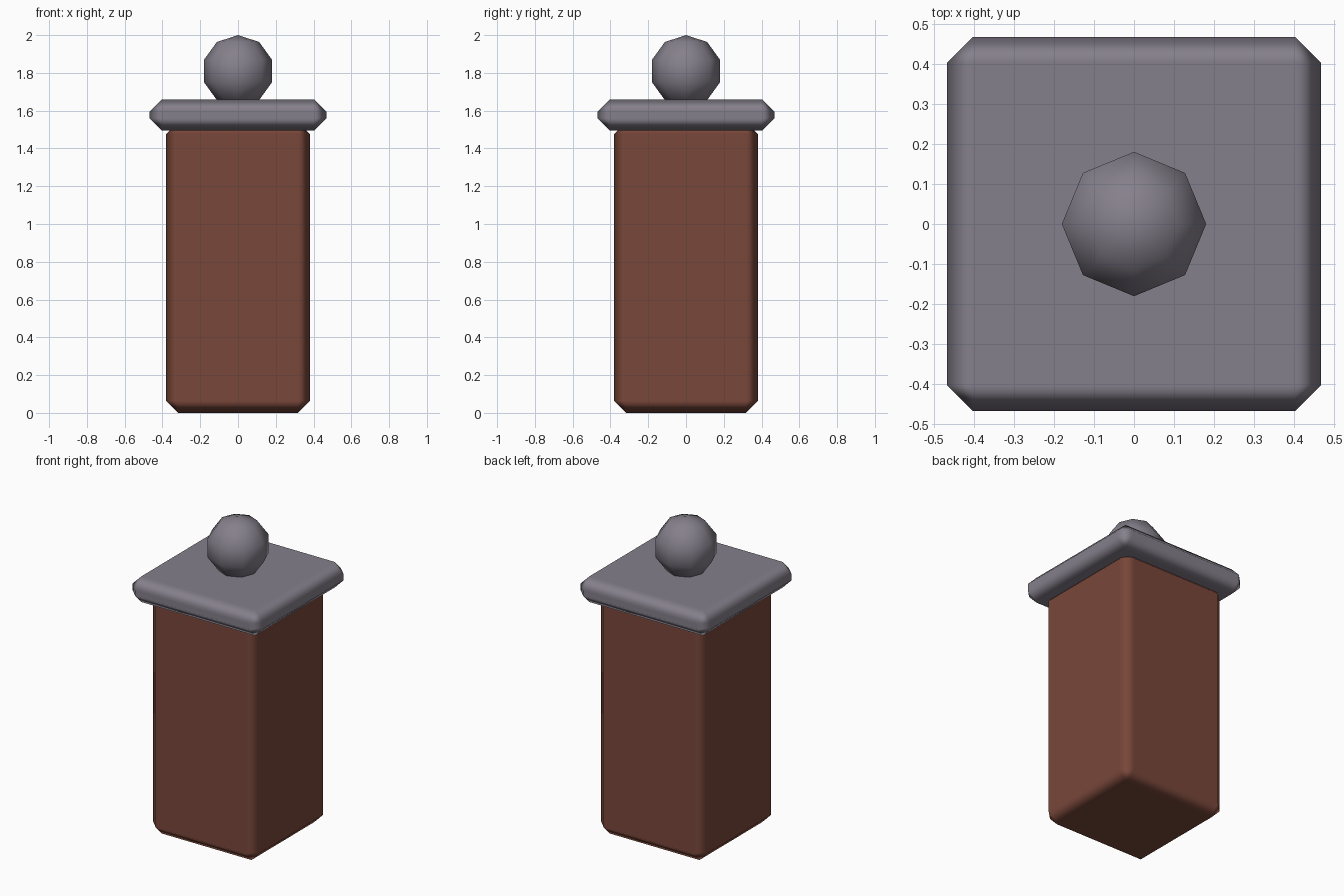
import bpy

old = bpy.data.objects.get("Cube")
if old:
    bpy.data.objects.remove(old, do_unlink=True)


def make_material(name, rgb):
    mat = bpy.data.materials.new(name)
    mat.use_nodes = True
    colour = (*rgb, 1.0)
    mat.diffuse_color = colour
    mat.node_tree.nodes["Principled BSDF"].inputs["Base Color"].default_value = colour
    return mat


def finish(name, mat):
    obj = bpy.context.object
    obj.name = name
    obj.data.materials.append(mat)
    bpy.ops.object.shade_smooth()
    return obj


def bevelled_block(name, half, bottom, top, mat):
    """Square block with one soft-shaded chamfer on every edge."""
    bpy.ops.mesh.primitive_cube_add(size=1, location=(0, 0, (bottom + top) / 2))
    bpy.context.object.scale = (2 * half, 2 * half, top - bottom)
    bpy.ops.object.transform_apply(location=False, rotation=False, scale=True)
    obj = finish(name, mat)
    bevel = obj.modifiers.new("Chamfer", 'BEVEL')
    bevel.width = 0.065
    bevel.segments = 1
    bevel.harden_normals = True


brick = make_material("brick red", (0.19, 0.063, 0.042))
stone = make_material("stone grey", (0.235, 0.215, 0.26))

# Square shaft and overhanging cap
bevelled_block("pillar_shaft", 0.382, 0.0, 1.54, brick)
bevelled_block("pillar_cap", 0.468, 1.495, 1.66, stone)

# Ball finial, sunk slightly into the cap
bpy.ops.mesh.primitive_uv_sphere_add(segments=8, ring_count=5, radius=0.19,
                                     location=(0, 0, 1.81))
finish("ball_finial", stone)
